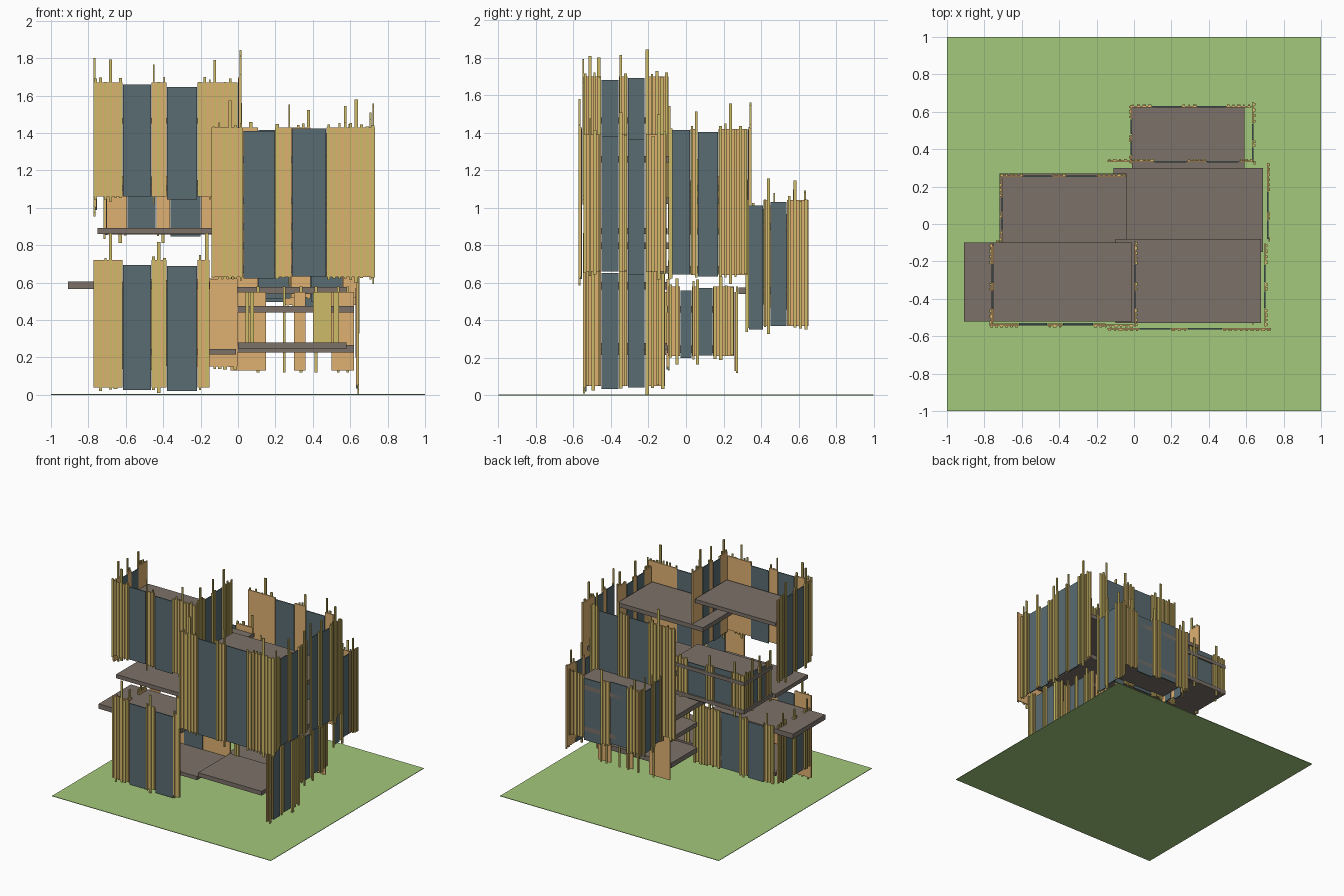
import bpy, bmesh, random
from mathutils import Matrix, Vector

if "Cube" in bpy.data.objects:
    bpy.data.objects.remove(bpy.data.objects["Cube"])

random.seed(4)


def material(name, rgb):
    m = bpy.data.materials.new(name)
    m.diffuse_color = (*rgb, 1)
    m.use_nodes = True
    m.node_tree.nodes["Principled BSDF"].inputs["Base Color"].default_value = m.diffuse_color
    return m


GRASS = material("grass", (0.37, 0.58, 0.20))
SLAB = material("concrete", (0.20, 0.165, 0.14))
GLASS = material("dark_glass", (0.10, 0.15, 0.165))
WOOD = material("timber_panel", (0.74, 0.44, 0.17))
POST = material("bamboo", (0.62, 0.50, 0.14))


def boxes(name, spans, mat):
    """One object made of boxes given as (x0, x1, y0, y1, z0, z1)."""
    bm = bmesh.new()
    for x0, x1, y0, y1, z0, z1 in spans:
        m = Matrix.Translation(((x0 + x1) / 2, (y0 + y1) / 2, (z0 + z1) / 2))
        m = m @ Matrix.Diagonal((x1 - x0, y1 - y0, z1 - z0, 1))
        bmesh.ops.create_cube(bm, size=1, matrix=m)
    me = bpy.data.meshes.new(name)
    bm.to_mesh(me)
    bm.free()
    me.materials.append(mat)
    ob = bpy.data.objects.new(name, me)
    bpy.context.collection.objects.link(ob)


def facade(name, axis, at, a, b, z0, z1, glass, out, tall=0.13):
    """Screen wall along one axis: glass spans, timber and bamboo filling the gaps."""
    def place(u0, u1, d, t, lo, hi):
        v0, v1 = sorted((at + out * d, at + out * (d + t)))
        return (u0, u1, v0, v1, lo, hi) if axis == "x" else (v0, v1, u0, u1, lo, hi)

    panes, panels, posts = [], [], []
    for g0, g1 in glass:
        s = random.uniform(-0.025, 0.015)
        panes.append(place(g0, g1, 0, 0.008, z0 + s, z1 + s - 0.01))
    edges = [a] + [e for g in glass for e in g] + [b]
    for g0, g1 in zip(edges[::2], edges[1::2]):
        if g1 - g0 > 0.03:
            panels.append(place(g0 + 0.003, g1 - 0.003, 0.002, 0.008, z0, z1))
        n = max(2, round((g1 - g0) / 0.028))
        peak = random.randrange(n)
        for i in range(n):
            c = g0 + (g1 - g0) * (i + 0.5) / n
            w = random.uniform(0.004, 0.01)
            up = tall * random.uniform(0.7, 1.2) if i == peak else random.uniform(-0.01, 0.03)
            down = random.uniform(0, 0.05) if i == peak else random.uniform(-0.01, 0.02)
            lo = max(0.002, z0 - down)
            posts.append(place(c - w, c + w, 0.008, 0.01, lo, z1 + up))
    boxes(name + "_glass", panes, GLASS)
    boxes(name + "_timber", panels, WOOD)
    boxes(name + "_bamboo", posts, POST)


boxes("ground", [(-1, 1, -1, 1, 0, 0.004)], GRASS)

# Floors and roofs of the stacked boxes
for name, *span in [
    ("lower_left_floor", -0.75, -0.01, -0.52, -0.10, 0.215, 0.245),
    ("lower_left_roof", -0.91, -0.15, -0.52, -0.10, 0.565, 0.605),
    ("lower_right_floor", 0.00, 0.58, -0.52, -0.10, 0.245, 0.28),
    ("lower_back_floor", -0.04, 0.62, -0.10, 0.25, 0.225, 0.265),
    ("lower_back_roof", -0.04, 0.62, -0.10, 0.25, 0.44, 0.475),
    ("upper_left_floor", -0.75, -0.01, -0.52, -0.10, 0.86, 0.892),
    ("upper_left_roof", -0.75, -0.01, -0.52, -0.10, 1.45, 1.48),
    ("back_left_floor", -0.72, -0.04, -0.099, 0.27, 0.858, 0.89),
    ("back_left_roof", -0.72, -0.04, -0.099, 0.27, 1.09, 1.12),
    ("upper_right_floor", -0.10, 0.68, -0.53, -0.08, 0.78, 0.815),
    ("upper_right_roof", -0.10, 0.68, -0.53, -0.08, 1.24, 1.275),
    ("middle_right_floor", -0.11, 0.69, -0.15, 0.30, 0.65, 0.69),
    ("middle_right_roof", -0.11, 0.69, -0.15, 0.30, 1.02, 1.055),
    ("back_box_floor", -0.01, 0.59, 0.28, 0.63, 0.54, 0.575),
    ("back_box_roof", -0.01, 0.59, 0.28, 0.63, 0.88, 0.915),
]:
    boxes(name, [span], SLAB)

south_left = [(-0.615, -0.465), (-0.38, -0.22)]
side = [(-0.45, -0.36), (-0.31, -0.22)]
back_side = [(-0.03, 0.03), (0.07, 0.14)]

# Lower left box
facade("lower_left_front", "x", -0.53, -0.775, -0.15, 0.04, 0.72, south_left, -1)
facade("lower_left_back", "x", -0.105, -0.74, 0.0, 0.15, 0.62,
       [(-0.64, -0.5), (-0.42, -0.25)], 1, 0.09)
facade("lower_left_side", "y", -0.75, -0.53, -0.11, 0.15, 0.62, side, -1, 0.09)

# Lower right boxes
facade("lower_right_side", "y", 0.63, -0.54, -0.11, 0.05, 0.68, side, 1, 0.02)
facade("lower_back_side", "y", 0.628, -0.10, 0.26, 0.21, 0.58, back_side, 1, 0.05)
boxes("lower_back_timber", [(u, v, 0.258, 0.267, 0.13, 0.55)
                            for u, v in ((-0.04, 0.15), (0.30, 0.36), (0.50, 0.62))], WOOD)
boxes("lower_back_bamboo", [(u, u + 0.014, 0.267, 0.277, 0.12, 0.58)
                            for u in (0.1, 0.24, 0.33, 0.41, 0.53, 0.58)], POST)
boxes("lower_inner_bamboo", [(u, u + w, -0.112, -0.102, 0.27, 0.55) for u, w in
                             ((0.04, 0.02), (0.065, 0.02), (0.40, 0.1), (0.51, 0.03))], POST)

# Upper left box
facade("upper_left_front", "x", -0.535, -0.775, 0.0, 1.06, 1.67, south_left, -1)
facade("upper_left_side", "y", -0.755, -0.54, -0.10, 1.0, 1.67, side, -1)
facade("upper_left_inner_side", "y", 0.0, -0.55, -0.09, 1.04, 1.70, side, 1)

# Back left box
facade("back_left_back", "x", 0.25, -0.72, -0.04, 0.86, 1.17,
       [(-0.59, -0.44), (-0.36, -0.2)], 1, 0.1)
facade("back_left_side", "y", -0.70, -0.10, 0.25, 0.88, 1.17, back_side, -1, 0.1)

# Upper right boxes
facade("upper_right_front", "x", -0.555, -0.145, 0.735, 0.63, 1.43,
       [(0.03, 0.195), (0.29, 0.47)], -1)
facade("upper_right_side", "y", 0.695, -0.55, -0.10, 0.66, 1.39, side, 1, 0.1)
facade("middle_right_side", "y", 0.71, -0.09, 0.33, 0.64, 1.42,
       [(-0.08, 0.02), (0.065, 0.17)], 1)
facade("middle_right_back", "x", 0.33, -0.145, 0.64, 0.52, 1.43,
       [(0.11, 0.28), (0.39, 0.56)], 1)

# Back box
facade("back_box_back", "x", 0.622, -0.02, 0.63, 0.48, 1.0,
       [(0.10, 0.25), (0.34, 0.49)], 1, 0.1)
facade("back_box_right", "y", 0.632, 0.32, 0.655, 0.37, 1.04,
       [(0.335, 0.41), (0.45, 0.535)], 1)
facade("back_box_left", "y", -0.01, 0.32, 0.64, 0.48, 1.0,
       [(0.37, 0.44), (0.48, 0.56)], -1, 0.1)
